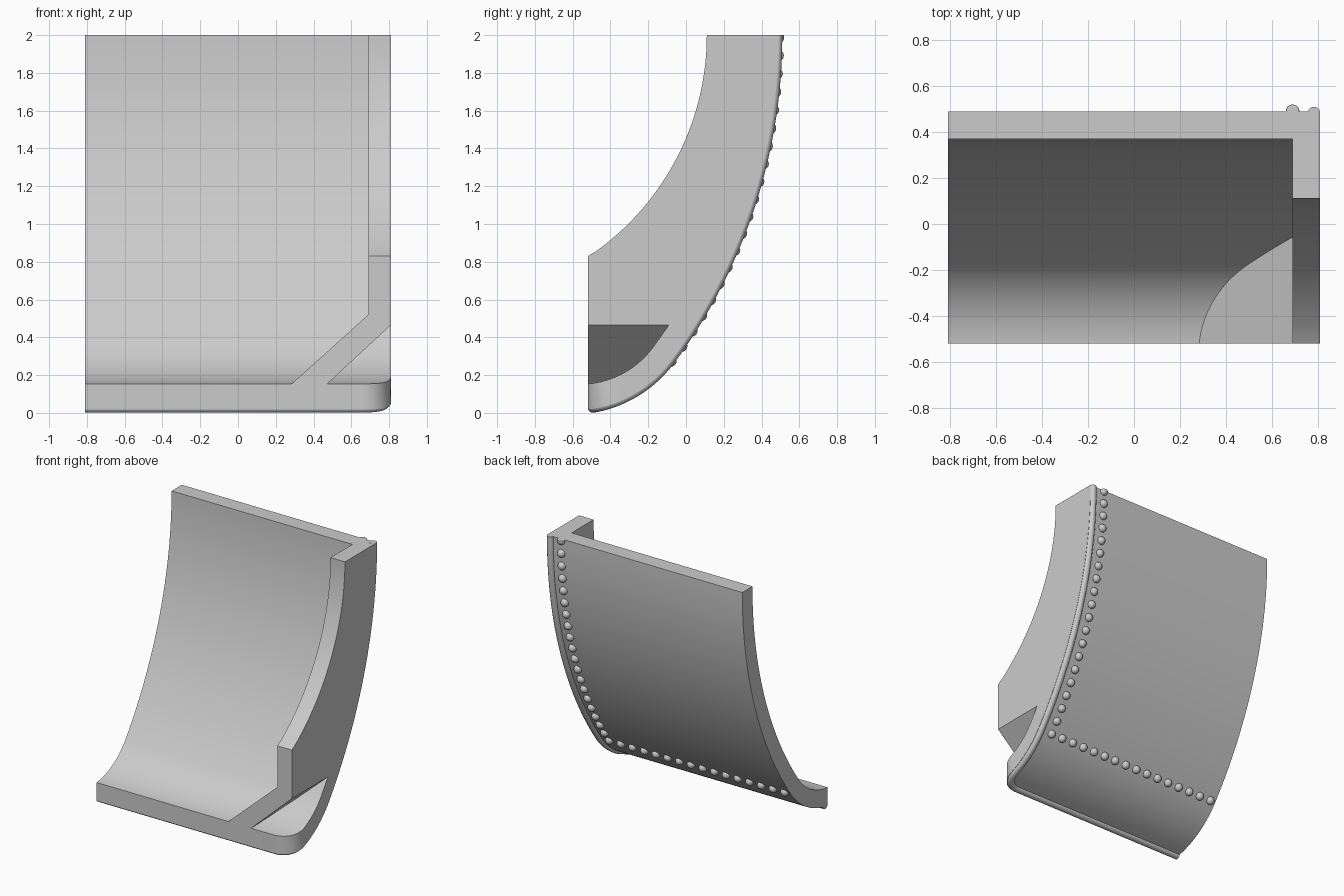
import bpy, bmesh
from math import sin, cos, asin, acos, sqrt, pi, radians

cube = bpy.data.objects.get("Cube")
if cube:
    bpy.data.objects.remove(cube)

grey = bpy.data.materials.new("plain_grey")
grey.use_nodes = True
grey.diffuse_color = (0.6, 0.6, 0.6, 1)
grey.node_tree.nodes["Principled BSDF"].inputs["Base Color"].default_value = (0.6, 0.6, 0.6, 1)

HALF = 0.81            # half width
FRONT = -0.52          # front plane
TOP = 2.0
CORNER = 0.15          # plan radius of the front corner
ARC_Y, ARC_R = -2.41, 2.9   # big upper arc, centred at z = TOP
KNEE = asin(1.725 / ARC_R)  # where the toe arc begins
STEPS = 28


def select_only(ob):
    bpy.ops.object.select_all(action='DESELECT')
    ob.select_set(True)
    bpy.context.view_layer.objects.active = ob


def finish(bm, name, smooth=True):
    bmesh.ops.recalc_face_normals(bm, faces=bm.faces)
    mesh = bpy.data.meshes.new(name)
    bm.to_mesh(mesh)
    bm.free()
    ob = bpy.data.objects.new(name, mesh)
    bpy.context.collection.objects.link(ob)
    mesh.materials.append(grey)
    if smooth:
        select_only(ob)
        bpy.ops.object.shade_smooth_by_angle(angle=radians(30))
    return ob


def upper(angle, inset=0.0):
    """Point (y, z) on the big arc; angle 0 is the top."""
    r = ARC_R - inset
    return ARC_Y + r * cos(angle), TOP - r * sin(angle)


def toe(inset, r):
    """Centre of the toe arc tangent to the big arc at the knee."""
    y, z = upper(KNEE, inset)
    return y - r * cos(KNEE), z + r * sin(KNEE)


def profile(inset, r):
    """Points from the front lip, round the toe, up to the top."""
    cy, cz = toe(inset, r)
    start = acos((FRONT - cy) / r)
    pts = []
    for i in range(STEPS):
        a = start + (KNEE - start) * (i / STEPS) ** 2
        pts.append((cy + r * cos(a), cz - r * sin(a)))
    return pts + [upper(KNEE * (1 - i / STEPS), inset) for i in range(STEPS + 1)]


def right_edge(y):
    d = max(0.0, FRONT + CORNER - y)
    return HALF - CORNER + sqrt(max(0.0, CORNER ** 2 - d ** 2))


def prism(points, axis, lo, hi, name):
    """Extrude a polygon along x or y."""
    bm = bmesh.new()
    place = (lambda p, t: (t, *p)) if axis == 'x' else (lambda p, t: (p[0], t, p[1]))
    a, b = ([bm.verts.new(place(p, t)) for p in points] for t in (lo, hi))
    bm.faces.new(a)
    bm.faces.new(b)
    for i in range(len(a)):
        j = (i + 1) % len(a)
        bm.faces.new((a[i], a[j], b[j], b[i]))
    return finish(bm, name, False)


# Curved main plate with a rounded front corner
bm = bmesh.new()
rings = []
for (yo, zo), (yi, zi) in zip(profile(0, 0.65), profile(0.12, 0.48)):
    rings.append([bm.verts.new(c) for c in (
        (-HALF, yo, zo), (right_edge(yo), yo, zo),
        (right_edge(yi), yi, zi), (-HALF, yi, zi))])
for a, b in zip(rings, rings[1:]):
    for i in range(4):
        j = (i + 1) % 4
        bm.faces.new((a[i], a[j], b[j], b[i]))
bm.faces.new(rings[0])
bm.faces.new(rings[-1])
finish(bm, "curved_plate")

# Side flange with slanted brace: front section trimmed by the side outline
flange = prism([(0.213, 0.09), (0.69, 0.52), (0.69, TOP), (HALF, TOP),
                (HALF, 0.465), (0.404, 0.09)], 'y', FRONT, 0.6, "side_flange_and_brace")
sweep = asin(1.17 / 1.41)
outline = [(-1.3 + 1.41 * cos(a), TOP - 1.41 * sin(a))
           for a in (sweep * i / 32 for i in range(32))]
outline.append((FRONT, 0.83))
outline += profile(0.06, 0.565)
trim = prism(outline, 'x', -1, 1, "flange_trim")
trim.hide_render = True
mod = flange.modifiers.new("trim", 'BOOLEAN')
mod.operation = 'INTERSECT'
mod.solver = 'EXACT'
mod.object = trim
select_only(flange)
bpy.ops.object.modifier_apply(modifier=mod.name)
bpy.data.objects.remove(trim)
select_only(flange)
bpy.ops.object.shade_smooth_by_angle(angle=radians(30))

# Rounded bead along the outer side, corner and front lip
BEAD = 0.027
SINK = 0.007
ty, tz = toe(SINK, 0.65 - SINK)


def toe_z(y):
    return tz - sqrt((0.65 - SINK) ** 2 - (y - ty) ** 2)


side_x = HALF - BEAD
path = [(side_x, *upper(KNEE * i / 30, SINK)) for i in range(31)]
y_knee, y_corner = path[-1][1], FRONT + CORNER
for i in range(1, 12):
    y = y_knee + (y_corner - y_knee) * i / 12
    path.append((side_x, y, toe_z(y)))
for i in range(13):
    a = pi / 2 * i / 12
    r = CORNER - BEAD
    y = y_corner - r * sin(a)
    path.append((HALF - CORNER + r * cos(a), y, toe_z(y)))
path.append((-HALF, path[-1][1], path[-1][2]))
curve = bpy.data.curves.new("edge_bead", 'CURVE')
curve.dimensions = '3D'
curve.bevel_depth = BEAD
curve.bevel_resolution = 4
curve.use_fill_caps = True
spline = curve.splines.new('POLY')
spline.points.add(len(path) - 1)
for point, co in zip(spline.points, path):
    point.co = (*co, 1)
curve.materials.append(grey)
bead = bpy.data.objects.new("edge_bead", curve)
bpy.context.collection.objects.link(bead)
select_only(bead)
bpy.ops.object.convert(target='MESH')
bpy.ops.object.shade_smooth_by_angle(angle=radians(40))

# Rivets down the side and along the toe
spots = [(0.69, *upper(0.004 + (KNEE - 0.004) * i / 19)) for i in range(20)]
spots += [(0.69 - 0.097 * i, *upper(KNEE)) for i in range(1, 16)]
bm = bmesh.new()
for x, y, z in spots:
    ball = bmesh.ops.create_uvsphere(bm, u_segments=16, v_segments=10, radius=0.03)
    for v in ball["verts"]:
        v.co.x += x
        v.co.y += y
        v.co.z = min(v.co.z + z, TOP)
finish(bm, "rivets")
